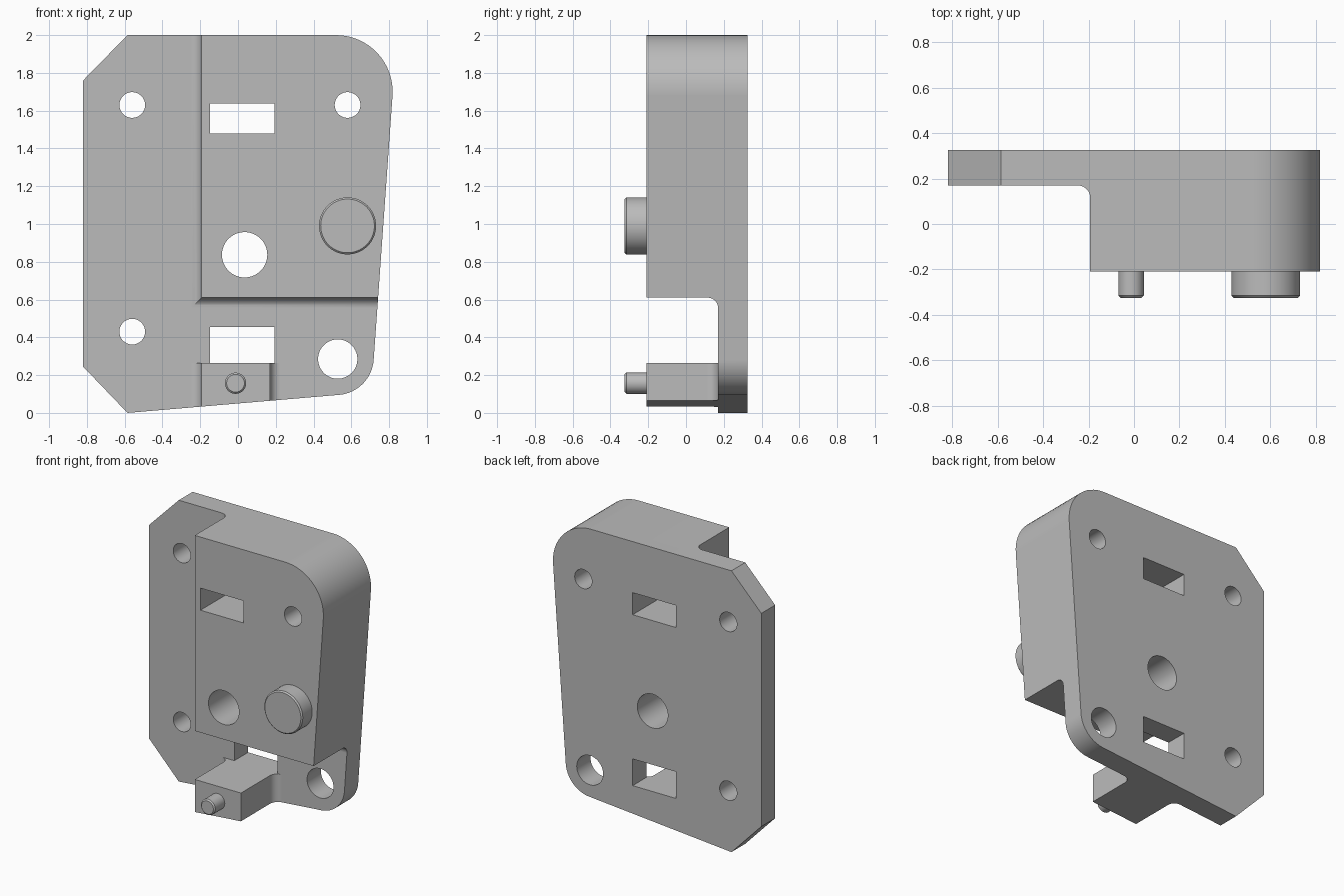
import bpy, bmesh, math
from mathutils import Vector

cube = bpy.data.objects.get("Cube")
if cube:
    bpy.data.objects.remove(cube, do_unlink=True)

FRONT, STEP, BACK = -0.21, 0.17, 0.325   # depths of block face, plate face, back
FILLET = 0.055

grey = bpy.data.materials.new("light grey")
grey.use_nodes = True
grey.diffuse_color = (0.5, 0.5, 0.5, 1)
grey.node_tree.nodes["Principled BSDF"].inputs["Base Color"].default_value = (0.5, 0.5, 0.5, 1)


def rounded(corners, steps=16):
    """Polygon from (x, y, radius) corners, arcs tangent to both sides."""
    pts = []
    for i, (x, y, r) in enumerate(corners):
        p = Vector((x, y))
        if not r:
            pts.append(p)
            continue
        a = (Vector(corners[i - 1][:2]) - p).normalized()
        b = (Vector(corners[(i + 1) % len(corners)][:2]) - p).normalized()
        half = a.angle(b) / 2
        centre = p + (a + b).normalized() * (r / math.sin(half))
        start = p + a * (r / math.tan(half)) - centre
        end = p + b * (r / math.tan(half)) - centre
        turn = end.angle_signed(start)
        for k in range(steps + 1):
            t = turn * k / steps
            pts.append(centre + Vector((start.x * math.cos(t) - start.y * math.sin(t),
                                        start.x * math.sin(t) + start.y * math.cos(t))))
    return pts


def circle(x, z, r, n=64):
    return [Vector((x + r * math.cos(2 * math.pi * k / n),
                    z + r * math.sin(2 * math.pi * k / n))) for k in range(n)]


def box(x0, x1, z0, z1):
    return [Vector(p) for p in ((x0, z0), (x1, z0), (x1, z1), (x0, z1))]


PLACE = {"x": lambda p, d: (d, p.x, p.y),    # profile in y, z
         "y": lambda p, d: (p.x, d, p.y),    # profile in x, z
         "z": lambda p, d: (p.x, p.y, d)}    # profile in x, y


def prism(name, pts, axis, lo, hi):
    bm = bmesh.new()
    face = bm.faces.new([bm.verts.new(PLACE[axis](p, lo)) for p in pts])
    top = bmesh.ops.extrude_face_region(bm, geom=[face])["geom"]
    shift = Vector(PLACE[axis](Vector((0, 0)), hi - lo))
    bmesh.ops.translate(bm, vec=shift, verts=[v for v in top if isinstance(v, bmesh.types.BMVert)])
    bmesh.ops.recalc_face_normals(bm, faces=bm.faces)
    mesh = bpy.data.meshes.new(name)
    bm.to_mesh(mesh)
    bm.free()
    mesh.materials.append(grey)
    ob = bpy.data.objects.new(name, mesh)
    bpy.context.collection.objects.link(ob)
    return ob


def activate(ob):
    bpy.ops.object.select_all(action="DESELECT")
    ob.select_set(True)
    bpy.context.view_layer.objects.active = ob


def cut(body, pts, axis, lo, hi):
    cutter = prism("cutter", pts, axis, lo, hi)
    cutter.hide_render = True
    mod = body.modifiers.new("cut", "BOOLEAN")
    mod.operation, mod.solver, mod.object = "DIFFERENCE", "EXACT", cutter
    activate(body)
    bpy.ops.object.modifier_apply(modifier=mod.name)
    bpy.data.objects.remove(cutter, do_unlink=True)


def finish(ob):
    activate(ob)
    bpy.ops.object.shade_smooth_by_angle(angle=math.radians(25))
    mod = ob.modifiers.new("even shading", "WEIGHTED_NORMAL")
    mod.keep_sharp = True


# Main bracket: the full outline at full depth
outline = rounded([(-0.82, 0.245, 0), (-0.585, 0, 0), (0.706, 0.11, 0.2),
                   (0.841, 2, 0.3), (-0.585, 2, 0), (-0.82, 1.76, 0)])
body = prism("bracket_body", outline, "y", FRONT, BACK)

# Steps down to the thin plate, with a fillet at each wall
cut(body, rounded([(-1, -1, 0), (-0.193, -1, 0), (-0.193, STEP, FILLET), (-1, STEP, 0)]),
    "z", -0.5, 2.5)
cut(body, rounded([(-1, 0.265, 0), (STEP, 0.265, 0), (STEP, 0.61, FILLET), (-1, 0.61, 0)]),
    "x", -1.2, 1.2)
cut(body, rounded([(0.17, -1, 0), (1, -1, 0), (1, STEP, 0), (0.17, STEP, FILLET)]),
    "z", -0.5, 0.4)

# Slots and round holes through everything
for z0, z1 in ((1.48, 1.637), (0.265, 0.455)):
    cut(body, box(-0.148, 0.192, z0, z1), "y", -1, 1)
for x, z, r in ((-0.56, 1.63, 0.068), (0.58, 1.63, 0.068), (-0.56, 0.43, 0.068),
                (0.528, 0.285, 0.104), (0.035, 0.837, 0.12)):
    cut(body, circle(x, z, r), "y", -1, 1)
finish(body)

# Locating pegs with a chamfered tip
for name, x, z, r in (("large_peg", 0.58, 0.99, 0.151), ("small_peg", -0.013, 0.157, 0.056)):
    peg = prism(name, circle(x, z, r), "y", -0.325, FRONT + 0.03)
    activate(peg)
    bevel = peg.modifiers.new("chamfer", "BEVEL")
    bevel.width, bevel.segments, bevel.limit_method = 0.009, 1, "ANGLE"
    bpy.ops.object.modifier_apply(modifier=bevel.name)
    finish(peg)
